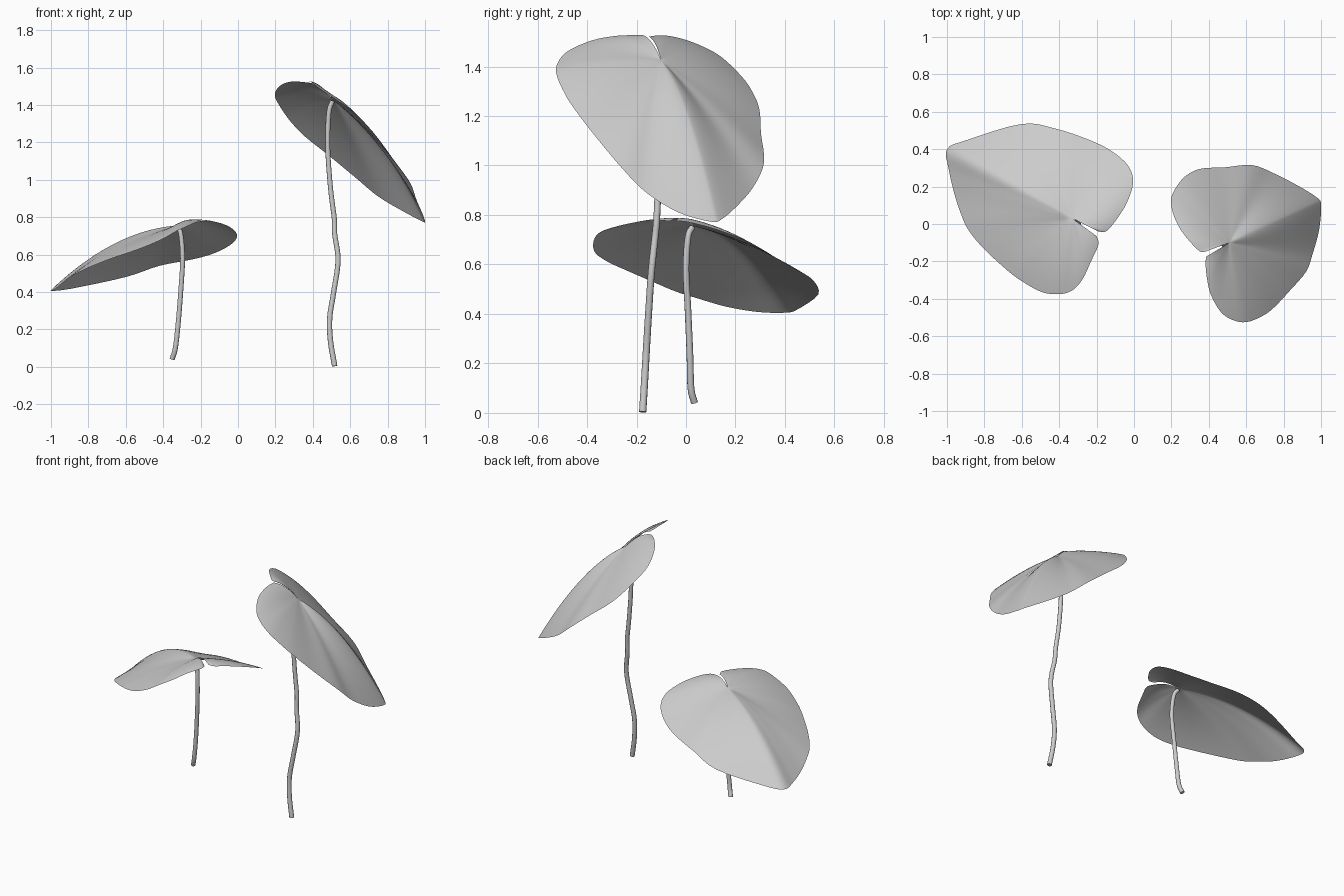
import bpy, math
from mathutils import Vector


def spline(pts, steps):
    """Catmull-Rom curve through the given points."""
    p = [Vector(q) for q in pts]
    p = [2 * p[0] - p[1]] + p + [2 * p[-1] - p[-2]]
    out = []
    for a, b, c, d in zip(p, p[1:], p[2:], p[3:]):
        for k in range(steps):
            t = k / steps
            out.append(0.5 * (2 * b + (c - a) * t + (2 * a - 5 * b + 4 * c - d) * t * t
                              + (3 * b - a - 3 * c + d) * t ** 3))
    return out + [p[-2]]


def make_leaf(name, hub, tip, rim, ridge, dome, rings=14):
    """Thin blade: rings from the stalk joint to the rim, domed along the midrib."""
    hub, tip = Vector(hub), Vector(tip)
    edge = spline(rim, 4)
    n = len(edge)
    verts = [hub]
    for r in range(1, rings + 1):
        s = r / rings
        for e in edge:
            ang = (e - hub).xy.angle((tip - hub).xy)
            h = dome + (ridge - dome) * math.exp(-(ang / 0.55) ** 2)
            verts.append(hub.lerp(e, s) + Vector((0, 0, h * 4 * s * (1 - s))))
    faces = [(0, i + 2, i + 1) for i in range(n - 1)]
    for r in range(rings - 1):
        a, b = 1 + r * n, 1 + (r + 1) * n
        faces += [(a + i, a + i + 1, b + i + 1, b + i) for i in range(n - 1)]
    me = bpy.data.meshes.new(name)
    me.from_pydata(verts, [], faces)
    me.shade_smooth()
    ob = bpy.data.objects.new(name, me)
    bpy.context.collection.objects.link(ob)
    return ob


def make_stalk(name, pts, radius):
    """Round stalk swept along a path, slightly thicker at the foot."""
    path = spline(pts, 5)
    cu = bpy.data.curves.new(name, 'CURVE')
    cu.dimensions = '3D'
    cu.bevel_depth = radius
    cu.bevel_resolution = 3
    cu.use_fill_caps = True
    sp = cu.splines.new('POLY')
    sp.points.add(len(path) - 1)
    for i, (pt, q) in enumerate(zip(sp.points, path)):
        pt.co = (*q, 1)
        pt.radius = 0.95 + 0.15 * i / len(path)
    sp.use_smooth = True
    ob = bpy.data.objects.new(name, cu)
    bpy.context.collection.objects.link(ob)
    return ob


# Low leaf: rim from one lip of the notch round the tip to the other lip
make_leaf("low_leaf", (-.33, .03, .755), (-1, .40, .405), [
    (-.19, -.04, .778), (-.15, -.04, .777), (-.10, .015, .77), (-.04, .11, .745),
    (-.005, .22, .705), (-.03, .31, .66), (-.12, .39, .61), (-.24, .45, .575),
    (-.42, .51, .54), (-.60, .535, .48), (-.89, .45, .418), (-1, .40, .405),
    (-.99, .29, .408), (-.96, .16, .43), (-.92, .04, .465), (-.88, -.04, .49),
    (-.80, -.135, .53), (-.675, -.25, .58), (-.585, -.315, .61), (-.49, -.365, .645),
    (-.40, -.375, .685), (-.33, -.355, .725), (-.275, -.295, .75), (-.23, -.20, .77),
    (-.19, -.11, .778), (-.20, -.065, .775)], .075, .02)

# Tall leaf
make_leaf("tall_leaf", (.51, -.10, 1.425), (1, .10, .773), [
    (.385, -.175, 1.527), (.383, -.22, 1.527), (.39, -.29, 1.523), (.41, -.375, 1.507),
    (.46, -.465, 1.47), (.52, -.51, 1.43), (.60, -.525, 1.375), (.69, -.49, 1.29),
    (.75, -.445, 1.22), (.83, -.36, 1.11), (.92, -.255, .985), (.955, -.16, .89),
    (.99, -.03, .81), (1, .10, .773), (.98, .14, .78), (.885, .20, .83),
    (.75, .27, .91), (.63, .315, 1.01), (.485, .303, 1.13), (.365, .297, 1.225),
    (.295, .27, 1.295), (.245, .225, 1.36), (.20, .145, 1.437), (.205, .07, 1.48),
    (.24, -.015, 1.512), (.295, -.09, 1.526), (.35, -.145, 1.522), (.375, -.15, 1.52)],
    .09, .02).data.flip_normals()

# Stalks
make_stalk("low_stalk", [
    (-.325, .025, .75), (-.306, .008, .71), (-.296, 0, .58), (-.305, .008, .417),
    (-.32, .016, .23), (-.335, .02, .10), (-.352, .034, .042)], .013)
make_stalk("tall_stalk", [
    (.505, -.105, 1.422), (.485, -.108, 1.353), (.48, -.11, 1.166), (.495, -.112, .952),
    (.515, -.118, .79), (.517, -.125, .71), (.535, -.14, .567), (.51, -.152, .39),
    (.49, -.16, .257), (.495, -.167, .134), (.517, -.175, .004)], .0135)
